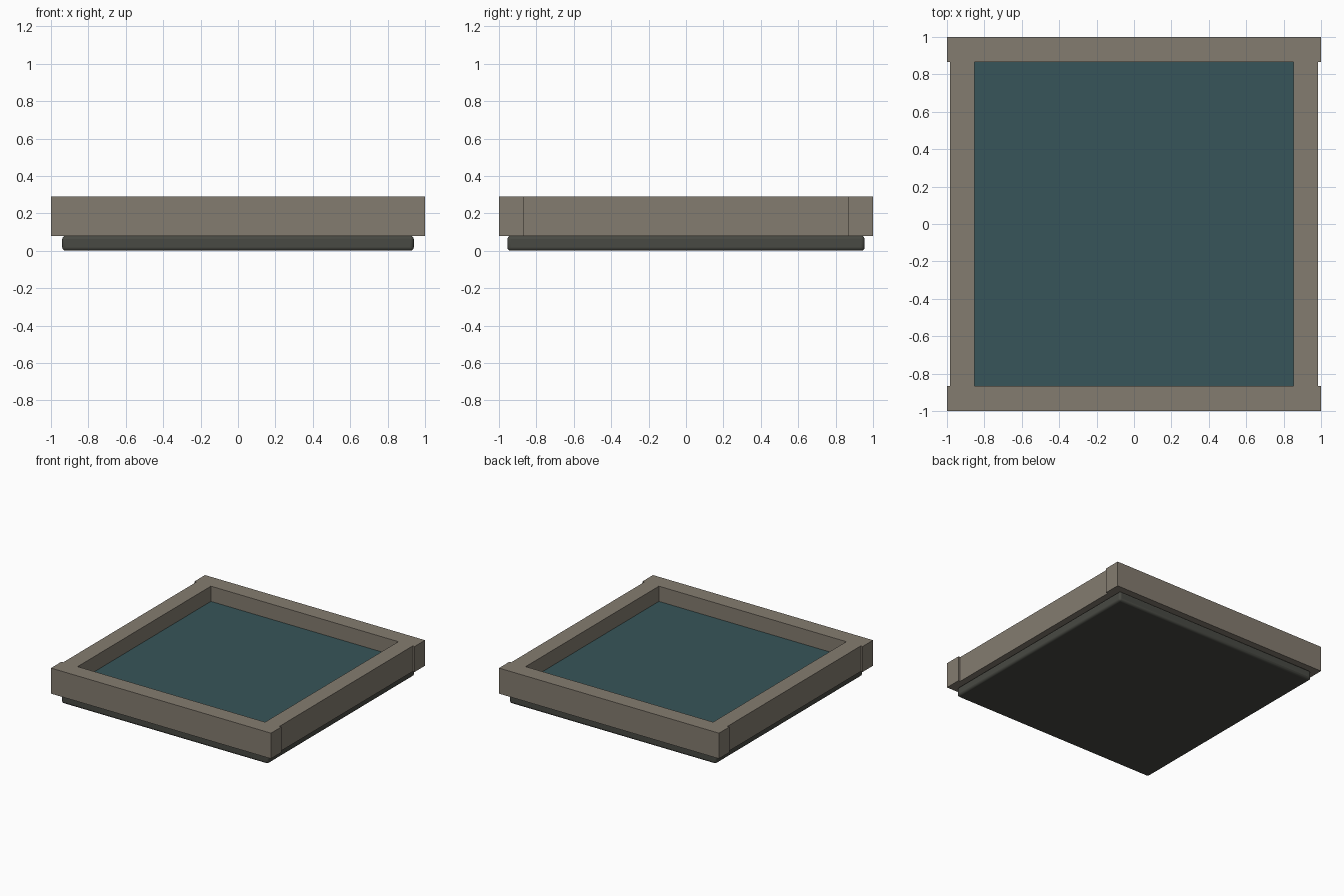
import bpy

if "Cube" in bpy.data.objects:
    bpy.data.objects.remove(bpy.data.objects["Cube"])


def material(name, rgb):
    m = bpy.data.materials.new(name)
    m.diffuse_color = (*rgb, 1.0)
    m.use_nodes = True
    m.node_tree.nodes["Principled BSDF"].inputs["Base Color"].default_value = m.diffuse_color
    return m


def box(name, x, y, z, mat):
    """Box from (min, max) ranges on each axis."""
    size = [r[1] - r[0] for r in (x, y, z)]
    bpy.ops.mesh.primitive_cube_add(size=1, location=[(r[0] + r[1]) / 2 for r in (x, y, z)])
    ob = bpy.context.object
    ob.name = name
    ob.scale = size
    bpy.ops.object.transform_apply(location=False, rotation=False, scale=True)
    ob.data.materials.append(mat)
    return ob


stone = material("warm grey stone", (0.231, 0.202, 0.162))
teal = material("dark teal", (0.038, 0.091, 0.100))
dark = material("dark grey", (0.065, 0.067, 0.056))

# Rounded base slab
base = box("base_slab", (-0.94, 0.94), (-0.955, 0.955), (0, 0.08), dark)
bevel = base.modifiers.new("rounded_edges", "BEVEL")
bevel.width = 0.018
bevel.segments = 3
bpy.ops.object.shade_smooth_by_angle()

# Recessed panel
box("recessed_panel", (-0.852, 0.852), (-0.865, 0.865), (0.08, 0.165), teal)

# Frame: long front and back rails, slightly inset side rails between them
Z = (0.08, 0.29)
for name, s in (("front", -1), ("back", 1)):
    box(name + "_rail", (-1, 1), sorted((s * 0.865, s)), Z, stone)
for name, s in (("left", -1), ("right", 1)):
    box(name + "_rail", sorted((s * 0.852, s * 0.983)), (-0.865, 0.865), Z, stone)
